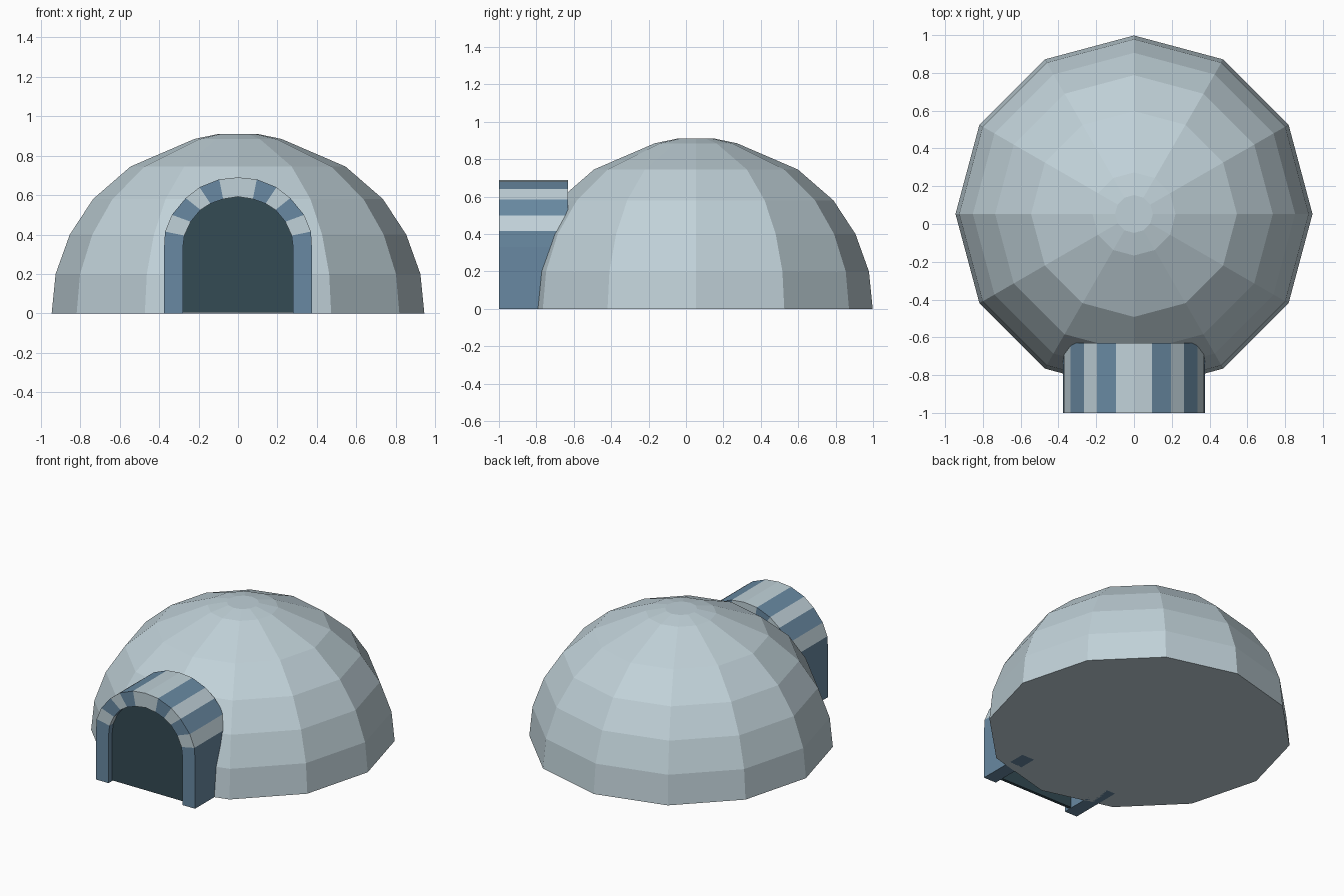
import bpy
import bmesh
import math

cube = bpy.data.objects.get("Cube")
if cube:
    bpy.data.objects.remove(cube, do_unlink=True)


def material(name, rgb):
    mat = bpy.data.materials.new(name)
    mat.use_nodes = True
    mat.diffuse_color = (*rgb, 1)
    mat.node_tree.nodes["Principled BSDF"].inputs["Base Color"].default_value = (*rgb, 1)
    return mat


ice = material("pale ice", (0.53, 0.64, 0.69))
blue = material("slate blue", (0.14, 0.25, 0.36))
dark = material("dark teal", (0.034, 0.069, 0.088))


def finish(bm, name, *mats):
    bmesh.ops.recalc_face_normals(bm, faces=bm.faces)
    mesh = bpy.data.meshes.new(name)
    bm.to_mesh(mesh)
    bm.free()
    for mat in mats:
        mesh.materials.append(mat)
    obj = bpy.data.objects.new(name, mesh)
    bpy.context.collection.objects.link(obj)
    return obj


# Faceted dome: stacked twelve-sided rings with a flat cap and base
SIDES = 12
DOME_Y = 0.053
profile = [(0.945, 0), (0.925, 0.2), (0.853, 0.4), (0.735, 0.58),
           (0.545, 0.745), (0.22, 0.885), (0.1, 0.91)]
bm = bmesh.new()
rings = []
for r, z in profile:
    angles = [math.tau * i / SIDES for i in range(SIDES)]
    rings.append([bm.verts.new((r * math.cos(a), DOME_Y + r * math.sin(a), z)) for a in angles])
for low, high in zip(rings, rings[1:]):
    for i in range(SIDES):
        j = (i + 1) % SIDES
        bm.faces.new((low[i], low[j], high[j], high[i]))
bm.faces.new(rings[0])
bm.faces.new(rings[-1])
finish(bm, "dome", ice)

# Entrance arch outlines, right half from the ground to the crown
outer = [(0.375, 0), (0.375, 0.33), (0.37, 0.415), (0.335, 0.5),
         (0.265, 0.585), (0.195, 0.64), (0.095, 0.68), (0, 0.69)]
inner = [(0.28, 0), (0.28, 0.33), (0.272, 0.395), (0.24, 0.465),
         (0.19, 0.525), (0.14, 0.557), (0.075, 0.58), (0, 0.592)]


def mirrored(half):
    return half + [(-x, z) for x, z in reversed(half[:-1])]


# Tunnel of alternating blocks, with posts in the darker colour
FRONT, BACK = -1.0, -0.63
bm = bmesh.new()
sections = []
for (ox, oz), (ix, iz) in zip(mirrored(outer), mirrored(inner)):
    corners = ((ox, FRONT, oz), (ox, BACK, oz), (ix, BACK, iz), (ix, FRONT, iz))
    sections.append([bm.verts.new(c) for c in corners])
count = len(sections) - 1
for n in range(count):
    a, b = sections[n], sections[n + 1]
    step = min(n, count - 1 - n)
    for i in range(4):
        j = (i + 1) % 4
        face = bm.faces.new((a[i], a[j], b[j], b[i]))
        face.material_index = 0 if step >= 2 and step % 2 == 0 else 1
for end in (sections[0], sections[-1]):
    bm.faces.new(end).material_index = 1
finish(bm, "entrance_tunnel", ice, blue)

# Recessed door panel filling the arch
bm = bmesh.new()
panel = bm.faces.new([bm.verts.new((x, FRONT + 0.04, max(z, 0.004))) for x, z in mirrored(inner)])
extruded = bmesh.ops.extrude_face_region(bm, geom=[panel], use_keep_orig=True)
moved = [v for v in extruded["geom"] if isinstance(v, bmesh.types.BMVert)]
bmesh.ops.translate(bm, verts=moved, vec=(0, 0.02, 0))
finish(bm, "door_panel", dark)
